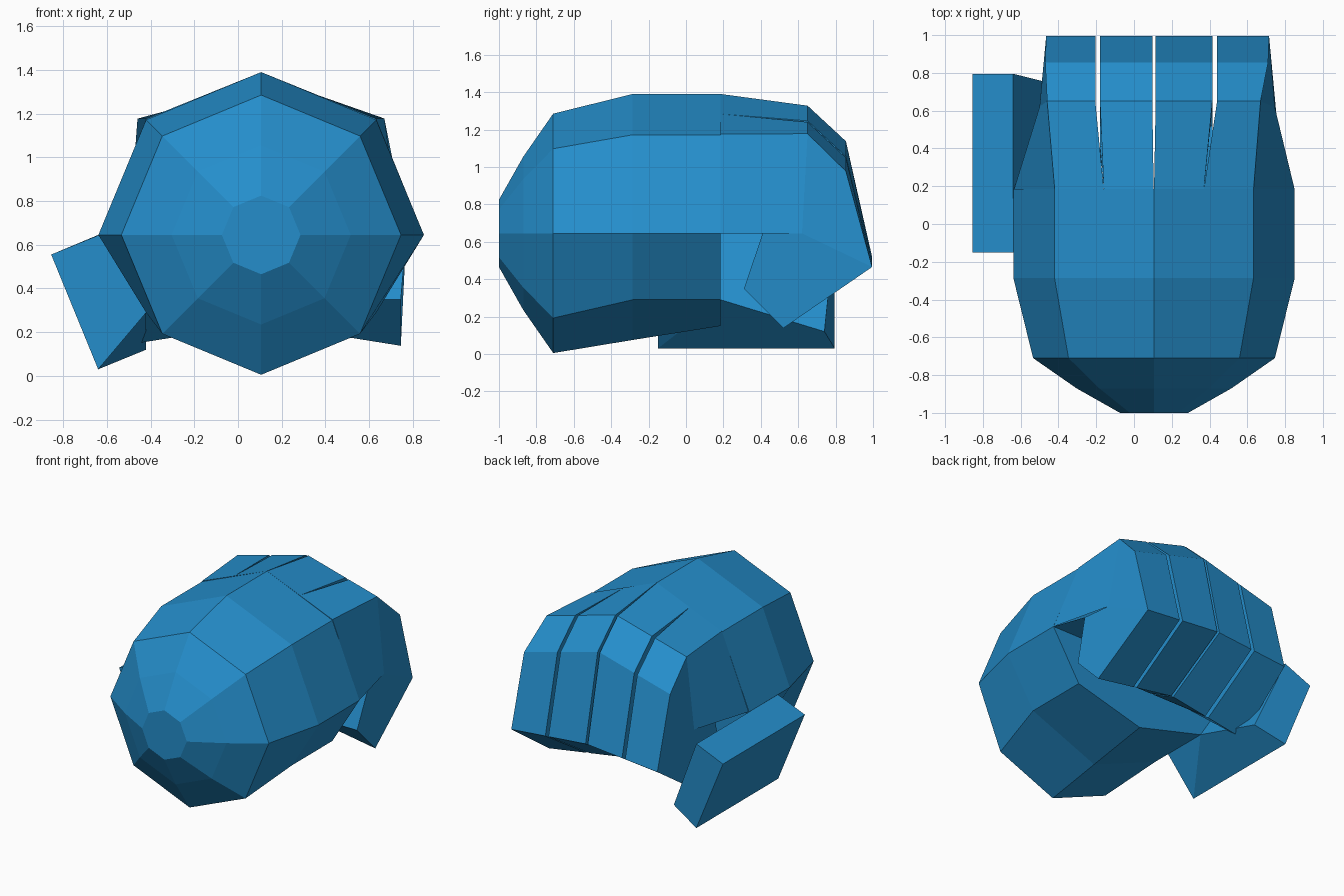
import bpy, bmesh, math

if "Cube" in bpy.data.objects:
    bpy.data.objects.remove(bpy.data.objects["Cube"])

blue = bpy.data.materials.new("blue")
blue.diffuse_color = (0.018, 0.27, 0.6, 1)
blue.use_nodes = True
blue.node_tree.nodes["Principled BSDF"].inputs["Base Color"].default_value = blue.diffuse_color
CX, CZ = 0.106, 0.645


def make(name, verts, faces):
    me = bpy.data.meshes.new(name)
    me.from_pydata(verts, [], faces)
    bm = bmesh.new()
    bm.from_mesh(me)
    bmesh.ops.recalc_face_normals(bm, faces=bm.faces)
    bm.to_mesh(me)
    bm.free()
    me.materials.append(blue)
    ob = bpy.data.objects.new(name, me)
    bpy.context.collection.objects.link(ob)
    return ob


# Wrist and palm: octagonal rings along y, underside flattened on the palm
# (y, radius, lower diagonal z, bottom z); None keeps the regular octagon
rings = [(-1.0, 0.18, None, None), (-0.87, 0.41, None, None), (-0.71, 0.64, None, None),
         (-0.285, 0.745, 0.29, 0.075), (0.185, 0.745, 0.29, 0.15)]
verts = []
for y, r, diag, low in rings:
    for i in range(8):
        a = i * math.pi / 4
        x, z = CX + r * math.cos(a), CZ + r * math.sin(a)
        if low and i in (5, 7):
            z = diag
        if low and i == 6:
            z = low
        verts.append((x, y, z))
faces = [(k * 8 + i, k * 8 + (i + 1) % 8, k * 8 + 8 + (i + 1) % 8, k * 8 + 8 + i)
         for k in range(len(rings) - 1) for i in range(8)]
faces += [tuple(range(8)), tuple(range(32, 40))]
make("palm", verts, faces)

# Curled fingers: profile (y, crest z, drop per unit of distance from the centre line)
profile = [(0.185, 1.39, 0.405), (0.65, 1.33, 0.27), (0.855, 1.14, 0.27), (0.995, 0.52, 0.09),
           (0.52, 0.24, 0.16), (0.31, 0.35, 0.0), (0.41, CZ, 0), (0.185, CZ, 0), (0.62, CZ, 0)]


def finger(name, left, right):
    """left/right: x of the side at each profile point"""
    vs = []
    for side in (left, right):
        for x, (y, z, drop) in zip(side, profile):
            vs.append((x, y, z - drop * abs(x - CX)))
    fs = [(i, (i + 1) % 8, (i + 1) % 8 + 9, i + 9) for i in range(8)]
    for o in (0, 9):
        fs += [(o, o + 1, o + 8, o + 7), (o + 1, o + 2, o + 3, o + 8),
               (o + 8, o + 3, o + 4, o + 5, o + 6)]
    # split the top of the knuckle run so it follows the crest
    return make(name, vs, fs)


def side(root, tip):
    return [root, tip] + [tip] * 5 + [root, tip]


outer_left = [-0.42, -0.46, -0.47, -0.465, -0.5, -0.5, -0.52, -0.635, -0.5]
outer_right = [0.633, 0.67, 0.71, 0.715, 0.745, 0.745, 0.77, 0.85, 0.745]
finger("index_finger", outer_left, side(-0.16, -0.205))
finger("middle_finger", side(-0.16, -0.18), side(0.104, 0.097))
finger("ring_finger", side(0.106, 0.115), side(0.37, 0.415))
finger("little_finger", side(0.37, 0.44), outer_right)

# Thumb: slanted block growing out of the lower left of the palm
make("thumb",
     [(-0.855, -0.15, 0.555), (-0.64, -0.15, 0.03), (-0.42, 0.185, 0.29), (-0.635, -0.15, 0.645),
      (-0.855, 0.795, 0.555), (-0.64, 0.795, 0.03), (-0.42, 0.74, 0.12), (-0.64, 0.795, 0.645),
      (-0.64, 0.185, 0.645), (-0.42, -0.15, 0.29)],
     [(0, 1, 9, 3), (0, 4, 5, 1), (0, 3, 8, 7, 4), (4, 7, 6, 5),
      (1, 5, 6, 2), (1, 2, 9), (8, 2, 6, 7), (3, 9, 2, 8)])
